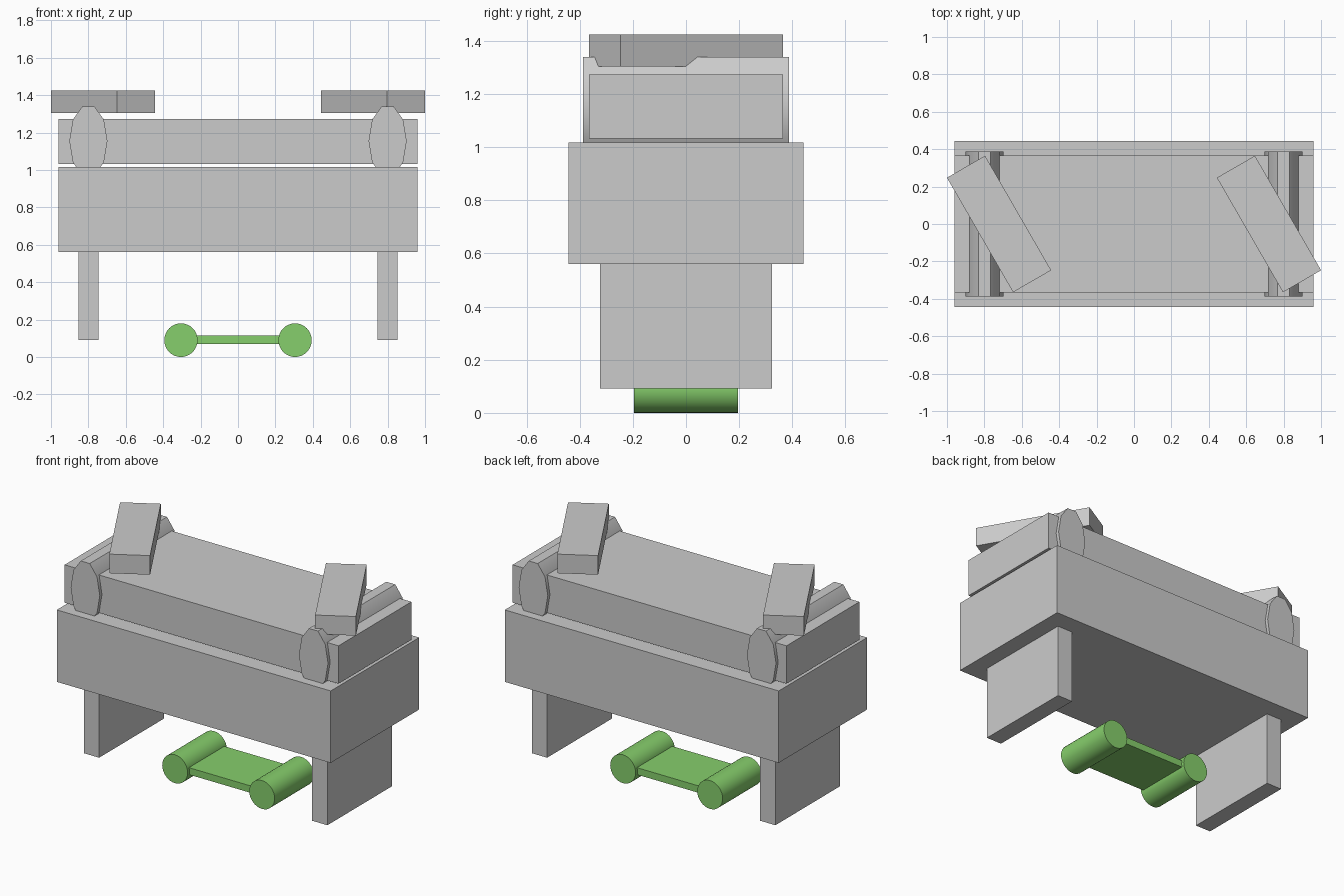
import bpy
from math import pi, radians

if "Cube" in bpy.data.objects:
    bpy.data.objects.remove(bpy.data.objects["Cube"])

green = bpy.data.materials.new("green")
green.diffuse_color = (0.24, 0.62, 0.15, 1)
green.use_nodes = True
green.node_tree.nodes["Principled BSDF"].inputs["Base Color"].default_value = green.diffuse_color


def finish(name, mat):
    ob = bpy.context.object
    ob.name = name
    if mat:
        ob.data.materials.append(mat)
    return ob


def box(name, center, size, angle=0, mat=None):
    bpy.ops.mesh.primitive_cube_add(size=1, location=center)
    ob = bpy.context.object
    ob.scale = size
    bpy.ops.object.transform_apply(location=False, rotation=False, scale=True)
    ob.rotation_euler.z = angle
    return finish(name, mat)


def roll(name, x, z, rx, rz, length, sides, mat=None):
    # Cylinder lying along y, with an elliptical section
    bpy.ops.mesh.primitive_cylinder_add(vertices=sides, radius=1, depth=length,
                                        location=(x, 0, z), rotation=(pi / 2, 0, 0))
    ob = bpy.context.object
    for v in ob.data.vertices:
        # Quarter turn: corners point sideways, flat facet on top
        px, py = v.co.x, v.co.y
        v.co.x, v.co.y = -py * rx, px * rz
    bpy.ops.object.shade_smooth_by_angle(angle=radians(50))
    return finish(name, mat)


# Main body and the padded block above it
box("base_body", (0, 0, 0.789), (1.92, 0.886, 0.456))
box("seat_cushion", (0, 0, 1.153), (1.92, 0.73, 0.24))

for side, label in ((-1, "left"), (1, "right")):
    # Slab leg, oval arm roll, and the pad resting on top at the same slant
    box(label + "_leg", (side * 0.8, 0, 0.328), (0.107, 0.648, 0.472))
    roll(label + "_arm_roll", side * 0.8, 1.155, 0.102, 0.195, 0.774, 10)
    box(label + "_top_pad", (side * 0.7215, 0, 1.364), (0.235, 0.707, 0.121), radians(30))
    # Roller of the green stretcher
    roll(label + "_roller", side * 0.305, 0.09, 0.089, 0.09, 0.392, 32, green)

# Plate between the rollers
box("stretcher_plate", (0, 0, 0.092), (0.61, 0.355, 0.044), mat=green)
